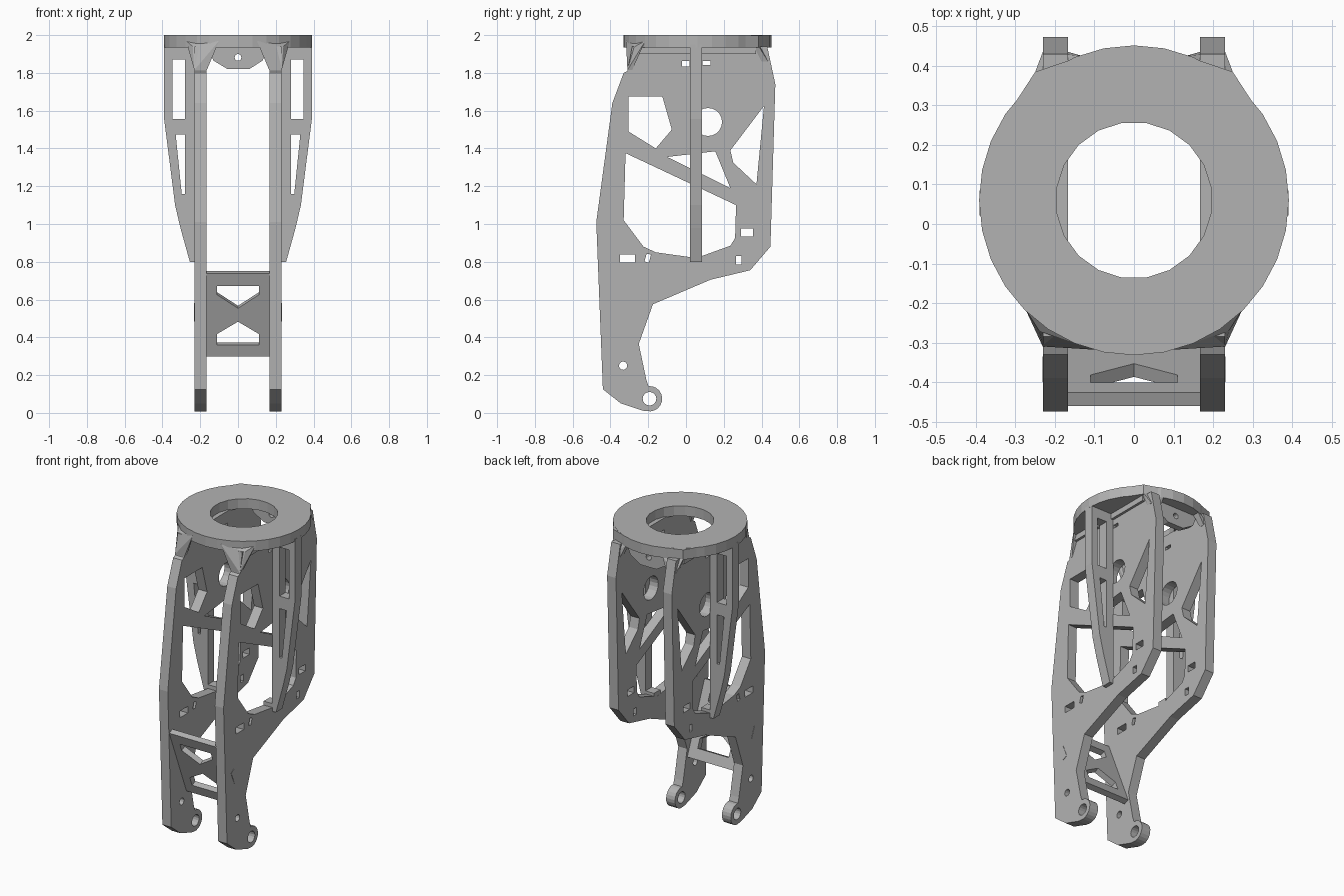
import bpy, bmesh
from math import pi, sin, cos, radians
from mathutils import Matrix, Vector

if "Cube" in bpy.data.objects:
    bpy.data.objects.remove(bpy.data.objects["Cube"])

grey = bpy.data.materials.new("plain grey")
grey.use_nodes = True
colour = (0.45, 0.45, 0.45, 1)
grey.diffuse_color = colour
grey.node_tree.nodes["Principled BSDF"].inputs["Base Color"].default_value = colour


def add(name, mesh):
    mesh.materials.clear()
    mesh.materials.append(grey)
    obj = bpy.data.objects.new(name, mesh)
    bpy.context.collection.objects.link(obj)
    return obj


def circle(x, y, r, n, start=0.0, sweep=2 * pi):
    """Points around a circle, or along an arc of it."""
    return [(x + r * cos(start + sweep * i / n), y + r * sin(start + sweep * i / n))
            for i in range(n)]


def rect(x0, x1, y0, y1):
    return [(x0, y0), (x1, y0), (x1, y1), (x0, y1)]


def plate(name, loops, thickness, matrix):
    """Flat plate: the first loop is the outline, the others are holes."""
    curve = bpy.data.curves.new(name, 'CURVE')
    curve.dimensions = '2D'
    curve.fill_mode = 'BOTH'
    curve.extrude = thickness / 2
    for loop in loops:
        spline = curve.splines.new('POLY')
        spline.points.add(len(loop) - 1)
        for point, (x, y) in zip(spline.points, loop):
            point.co = (x, y, 0, 1)
        spline.use_cyclic_u = True
    temp = bpy.data.objects.new(name + " curve", curve)
    bpy.context.collection.objects.link(temp)
    deps = bpy.context.evaluated_depsgraph_get()
    mesh = bpy.data.meshes.new_from_object(temp.evaluated_get(deps))
    bpy.data.objects.remove(temp)
    mesh.transform(matrix)
    bm = bmesh.new()
    bm.from_mesh(mesh)
    bmesh.ops.remove_doubles(bm, verts=bm.verts, dist=1e-5)
    bmesh.ops.recalc_face_normals(bm, faces=bm.faces)
    for face in bm.faces:
        face.smooth = False
    bm.to_mesh(mesh)
    bm.free()
    return add(name, mesh)


def hull(name, points):
    """Convex solid around the points."""
    bm = bmesh.new()
    for p in points:
        bm.verts.new(p)
    result = bmesh.ops.convex_hull(bm, input=bm.verts)
    bmesh.ops.delete(bm, geom=list({v for v in result["geom_interior"]
                                    if isinstance(v, bmesh.types.BMVert)}), context='VERTS')
    bmesh.ops.recalc_face_normals(bm, faces=bm.faces)
    mesh = bpy.data.meshes.new(name)
    bm.to_mesh(mesh)
    bm.free()
    return add(name, mesh)


def box(name, x, y, z):
    return hull(name, [(a, b, c) for a in x for b in y for c in z])


# Local plate axes to world: side plates lie in YZ, ribs in XZ
def side_matrix(x):
    return Matrix(((0, 0, 1, x), (1, 0, 0, 0), (0, 1, 0, 0), (0, 0, 0, 1)))


def front_matrix(y, z=0, lean=0):
    return Matrix.Translation((0, y, z)) @ Matrix.Rotation(pi / 2 + lean, 4, 'X')


# Side plate outline with the rounded axle eye at the foot
side_outline = [(-.44, .125), (-.475, 1.01), (-.39, 1.64), (-.33, 1.8), (-.31, 1.81),
                (-.285, 1.94), (.43, 1.94), (.473, 1.74), (.447, .88), (.34, .755),
                (.13, .705), (-.175, .575), (-.25, .365), (-.21, .175)]
side_outline += circle(-.193, .075, .067, 12, radians(95), radians(-215))
side_outline += [(-.23, .012), (-.345, .05)]
side_holes = [
    circle(-.193, .075, .036, 16),
    circle(-.333, .25, .022, 12),
    circle(.117, .54 + 1, .074, 20),
    [(-.305, 1.675), (-.125, 1.675), (-.075, 1.5), (-.16, 1.4), (-.305, 1.49)],
    [(.413, 1.625), (.373, 1.21), (.25, 1.325), (.235, 1.39)],
    [(-.1, 1.355), (.155, 1.385), (.235, 1.19)],
    [(-.32, 1.375), (.265, 1.1), (.26, .925), (.235, .885), (.055, .82),
     (-.16, .85), (-.225, .88), (-.33, 1.02)],
    rect(-.35, -.27, .795, .838),
    [(-.22, .802), (-.197, .795), (-.185, .838), (-.208, .843)],
    rect(.29, .355, .933, .975),
    rect(.265, .295, .785, .83),
    rect(-.02, .018, 1.835, 1.863),
    rect(.088, .13, 1.842, 1.863),
]

# Side rib outline and windows
rib_outline = [(.229, 1.95), (.391, 1.95), (.391, 1.555), (.333, 1.1), (.305, .98),
               (.255, .8), (.229, .8)]
rib_holes = [rect(.28, .348, 1.555, 1.87),
             [(.28, 1.475), (.33, 1.475), (.298, 1.16), (.28, 1.16)]]

for side, s in (("left", 1), ("right", -1)):
    plate(side + "_side_plate", [side_outline] + side_holes, .063, side_matrix(s * .1985))
    plate(side + "_rib", [[(s * x, z) for x, z in loop] for loop in [rib_outline] + rib_holes],
          .064, front_matrix(.053))
    box(side + "_rib_foot", (s * .168, s * .23), (.021, .085), (.81, .85))

    # Ring corners over the rear of the plates
    corner = [(.08, .443), (.25, .385), (.315, .285), (.1, .27)]
    hull(side + "_rear_ring_corner",
         [(s * x, y, z) for x, y in corner for z in (1.935, 1.999)])
    # Tapered gussets gripping the plates
    hull(side + "_front_gusset",
         [(s * x, y, z) for x, y, z in (
             (.13, -.31, 1.94), (.1, -.318, 1.97), (.275, -.215, 1.97), (.24, -.27, 1.94),
             (.13, -.27, 1.94), (.165, -.31, 1.815), (.231, -.31, 1.815),
             (.165, -.285, 1.815), (.231, -.285, 1.815))])
    hull(side + "_rear_gusset",
         [(s * x, y, z) for x, y, z in (
             (.13, .425, 1.94), (.25, .385, 1.94), (.13, .38, 1.94), (.24, .36, 1.94),
             (.165, .435, 1.86), (.231, .435, 1.86), (.165, .4, 1.86), (.231, .4, 1.86))])
    # Flange strip beside the plate under the ring
    box(side + "_flange", (s * .229, s * .246), (-.26, .37), (1.9, 1.94))
    # Brace tab showing flush through the plate
    hull(side + "_brace_tab", [(s * x, y, z) for x in (.167, .232) for y, z in (
        (-.4, .563), (-.368, .582), (-.335, .5), (-.367, .484))])

# Top ring
plate("top_ring", [circle(0, .06, .392, 32), circle(0, .06, .198, 20, pi / 20)],
      .065, Matrix.Translation((0, 0, 1.9675)))

# Small bracket hanging below the rear of the ring
plate("rear_bracket", [[(-.16, 1.94), (-.13, 1.865), (-.055, 1.82), (.06, 1.82),
                        (.13, 1.865), (.16, 1.94)], circle(0, 1.882, .018, 12)],
      .04, front_matrix(.36))

# Leaning cross brace between the legs
brace = [rect(-.169, .169, -.236, .236),
         [(-.11, .165), (.11, .165), (.11, .115), (0, .038), (-.11, .115)],
         [(-.11, -.17), (.11, -.17), (.11, -.108), (0, -.038), (-.11, -.108)]]
plate("cross_brace", brace, .036, front_matrix(-.356, .525, radians(21.8)))
